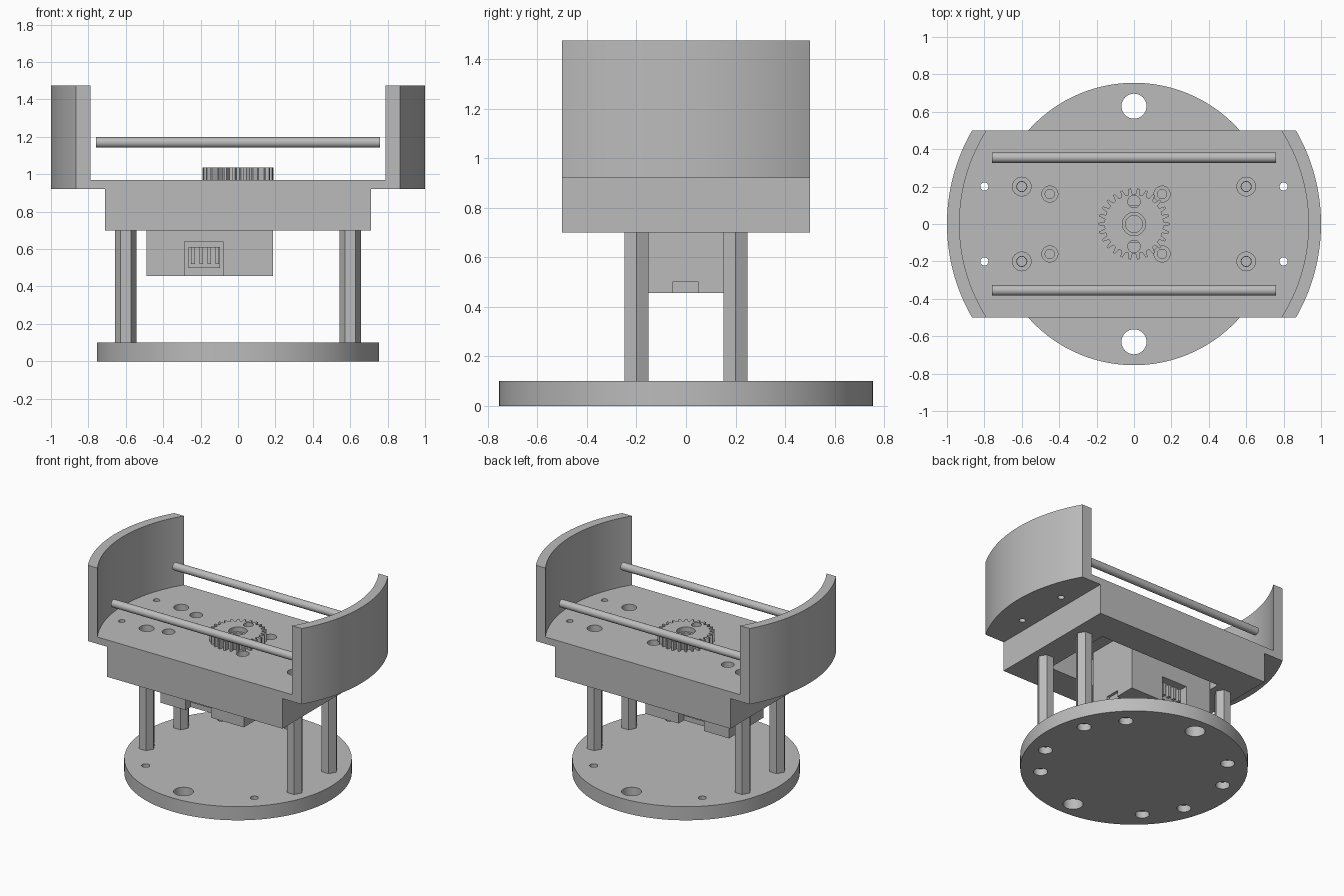
import bpy, bmesh, math
from mathutils import Vector

if "Cube" in bpy.data.objects:
    bpy.data.objects.remove(bpy.data.objects["Cube"], do_unlink=True)

grey = bpy.data.materials.new("plain grey")
grey.use_nodes = True
GREY = (0.5, 0.5, 0.5, 1)
grey.diffuse_color = GREY
grey.node_tree.nodes["Principled BSDF"].inputs["Base Color"].default_value = GREY


def prism(name, outline, z0, z1):
    """Extrude a closed xy outline between two heights."""
    bm = bmesh.new()
    face = bm.faces.new([bm.verts.new((x, y, z0)) for x, y in outline])
    top = bmesh.ops.extrude_face_region(bm, geom=[face])
    verts = [v for v in top["geom"] if isinstance(v, bmesh.types.BMVert)]
    bmesh.ops.translate(bm, verts=verts, vec=Vector((0, 0, z1 - z0)))
    bmesh.ops.recalc_face_normals(bm, faces=bm.faces)
    mesh = bpy.data.meshes.new(name)
    bm.to_mesh(mesh)
    bm.free()
    mesh.materials.append(grey)
    obj = bpy.data.objects.new(name, mesh)
    bpy.context.collection.objects.link(obj)
    return obj


def ring(r, n, x=0, y=0):
    return [(x + r * math.cos(math.tau * i / n), y + r * math.sin(math.tau * i / n))
            for i in range(n)]


def rod(name, x, y, r, z0, z1, n=32):
    return prism(name, ring(r, n, x, y), z0, z1)


def box(name, x0, x1, y0, y1, z0, z1):
    return prism(name, [(x0, y0), (x1, y0), (x1, y1), (x0, y1)], z0, z1)


def combine(obj, others, operation="DIFFERENCE"):
    """Apply each boolean operand, then discard it."""
    for other in others:
        mod = obj.modifiers.new("cut", "BOOLEAN")
        mod.operation, mod.solver, mod.object = operation, "EXACT", other
        bpy.context.view_layer.objects.active = obj
        bpy.ops.object.modifier_apply(modifier=mod.name)
        bpy.data.objects.remove(other, do_unlink=True)


def smooth(obj):
    bpy.ops.object.select_all(action="DESELECT")
    obj.select_set(True)
    bpy.context.view_layer.objects.active = obj
    bpy.ops.object.shade_smooth_by_angle(angle=math.radians(30))


def arc(r, half_depth, n=32):
    a = math.asin(half_depth / r)
    return [(r * math.cos(-a + 2 * a * i / n), r * math.sin(-a + 2 * a * i / n))
            for i in range(n + 1)]


def flip(points):
    return [(-x, -y) for x, y in points]


def corners(x, y):
    return [(sx * x, sy * y) for sx in (-1, 1) for sy in (-1, 1)]


POSTS = corners(0.6, 0.2)
SCREWS = [(x, y) for x in (-0.45, 0.15) for y in (-0.16, 0.16)]
DEPTH = 0.5

# Round base with mounting holes, counterbored from below
base = rod("base_disc", 0, 0, 0.755, 0, 0.1, 96)
cuts = [rod("cut", 0, y, 0.067, -0.1, 0.2) for y in (-0.63, 0.63)]
for x, y in POSTS + corners(0.44, 0.44):
    cuts += [rod("cut", x, y, 0.027, -0.1, 0.2), rod("cut", x, y, 0.047, -0.1, 0.05)]
combine(base, cuts)
smooth(base)

# Hexagonal standoffs, tapped at both ends
for x, y in POSTS:
    post = rod("standoff", x, y, 0.0566, 0.1, 0.7, 6)
    combine(post, [rod("cut", x, y, 0.025, 0.05, 0.25),
                   rod("cut", x, y, 0.025, 0.5, 0.8)])
    smooth(post)

# Carrier: arc-ended floor over a rectangular block with a motor pocket
carrier = prism("carrier", arc(1, DEPTH) + flip(arc(1, DEPTH)), 0.92, 0.97)
combine(carrier, [box("block", -0.71, 0.71, -DEPTH, DEPTH, 0.7, 0.95)], "UNION")
cuts = [box("cut", -0.5, 0.5, -0.27, 0.27, 0.6, 0.9),
        rod("cut", 0, 0, 0.1, 0.85, 1.1)]
cuts += [rod("cut", x, y, 0.022, 0.8, 1.1) for x, y in corners(0.8, 0.2)]
for x, y in POSTS:
    cuts += [rod("cut", x, y, 0.027, 0.6, 1.1), rod("cut", x, y, 0.05, 0.9, 1.1)]
for x, y in SCREWS:
    cuts += [rod("cut", x, y, 0.025, 0.8, 1.1), rod("cut", x, y, 0.043, 0.93, 1.1)]
combine(carrier, cuts)
smooth(carrier)

# Curved end walls
wall = arc(1, DEPTH) + arc(0.933, DEPTH)[::-1]
for name, outline in (("left_wall", wall), ("right_wall", flip(wall))):
    smooth(prism(name, outline, 0.97, 1.475))

# Long guide rods between the walls
for name, y in (("front_rod", -0.355), ("back_rod", 0.355)):
    bar = rod(name, 0, 0, 0.028, -0.76, 0.76)
    bar.rotation_euler = (0, math.pi / 2, 0)
    bar.location = (0, y, 1.17)
    smooth(bar)

# Motor body with a socket recess on each long side
motor = box("motor", -0.489, 0.187, -0.2, 0.2, 0.455, 0.9)
cuts = [box("cut", 0.167, 0.3, -0.055, 0.05, 0.4, 0.5)]
for s in (-1, 1):
    cuts.append(box("cut", -0.285, -0.08, s * 0.14, s * 0.3, 0.4, 0.64))
combine(motor, cuts)
for s in (-1, 1):
    box("socket", -0.265, -0.095, s * 0.14, s * 0.16, 0.5, 0.61)
    for i in range(4):
        x = -0.25 + i * 0.043
        box("socket_pin", x, x + 0.02, s * 0.16, s * 0.185, 0.52, 0.61)

# Toothed drive gear and its shaft
TEETH = 26
outline = []
for i in range(TEETH):
    for step, r in ((-0.3, 0.158), (-0.13, 0.19), (0.13, 0.19), (0.3, 0.158)):
        a = math.tau * (i + step) / TEETH
        outline.append((r * math.cos(a), r * math.sin(a)))
gear = prism("gear", outline, 0.97, 1.035)
combine(gear, [rod("cut", 0, 0, 0.062, 0.9, 1.1)]
        + [rod("cut", 0, y, 0.033, 0.9, 1.1) for y in (-0.12, 0.12)])
smooth(gear)
shaft = rod("shaft", 0, 0, 0.062, 0.88, 1.0)
combine(shaft, [rod("cut", 0, 0, 0.045, 0.96, 1.1)])
smooth(shaft)
